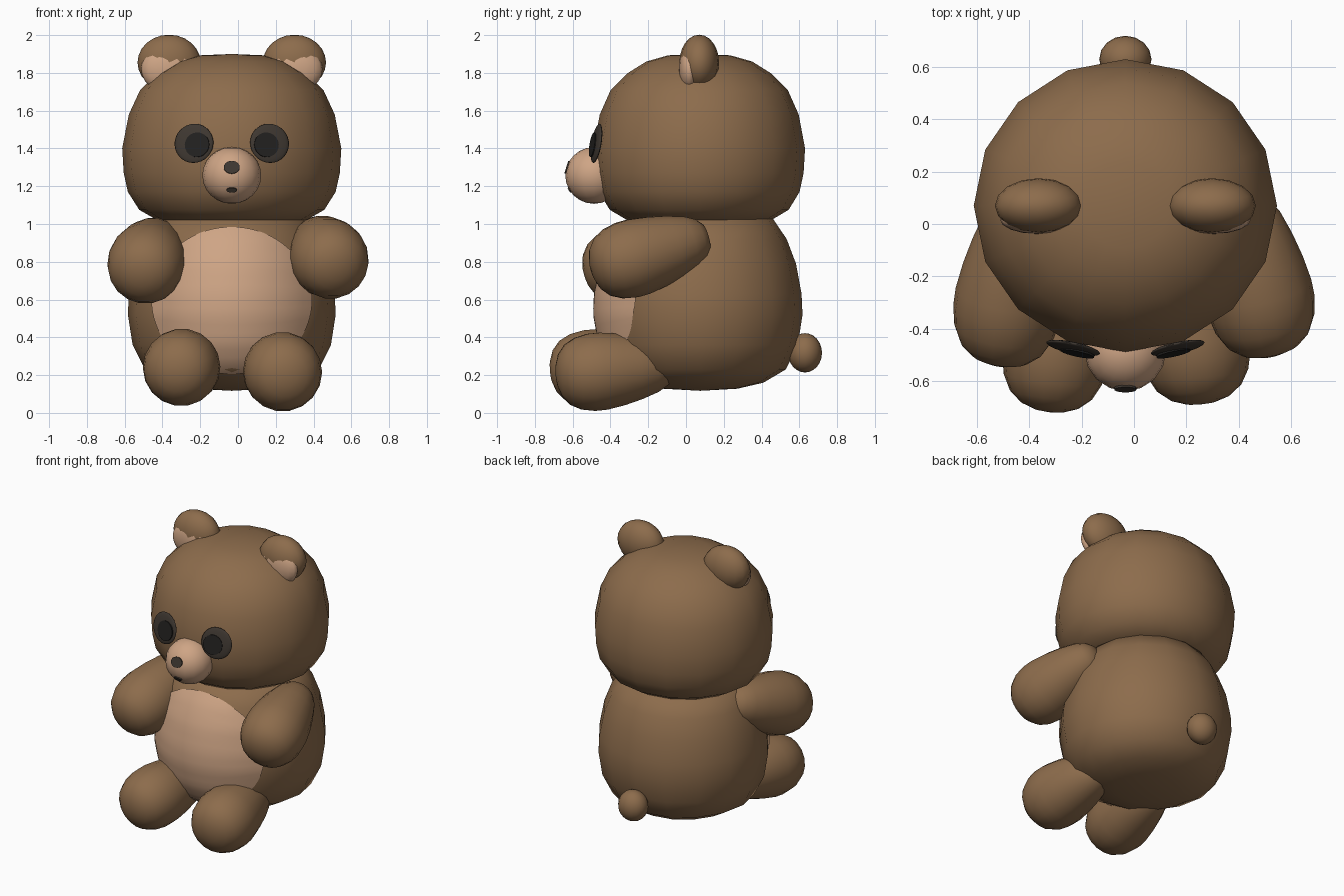
import bpy, bmesh, math
from mathutils import Vector, Matrix

if "Cube" in bpy.data.objects:
    bpy.data.objects.remove(bpy.data.objects["Cube"])

CX = -0.033  # the body line sits slightly left of centre


def material(name, rgb):
    m = bpy.data.materials.new(name)
    m.diffuse_color = (*rgb, 1)
    m.use_nodes = True
    m.node_tree.nodes["Principled BSDF"].inputs["Base Color"].default_value = m.diffuse_color
    return m


BROWN = material("brown fur", (0.265, 0.150, 0.072))
TAN = material("tan fur", (0.62, 0.375, 0.235))
GREY = material("dark grey", (0.048, 0.038, 0.030))
BLACK = material("black", (0.016, 0.015, 0.014))


def finish(name, bm, mat, matrix=Matrix()):
    bmesh.ops.remove_doubles(bm, verts=bm.verts, dist=1e-5)
    bmesh.ops.recalc_face_normals(bm, faces=bm.faces)
    bm.transform(matrix)
    for f in bm.faces:
        f.smooth = True
    me = bpy.data.meshes.new(name)
    bm.to_mesh(me)
    bm.free()
    me.materials.append(mat)
    ob = bpy.data.objects.new(name, me)
    bpy.context.collection.objects.link(ob)
    return ob


def lathe(name, profile, mat, matrix=Matrix(), n=16, sy=1.0):
    """Revolve (radius, z) points about z, y scaled by sy."""
    bm = bmesh.new()
    rings = [[bm.verts.new((r * math.cos(math.tau * i / n), r * sy * math.sin(math.tau * i / n), z))
              for i in range(n)] for r, z in profile if r > 0]
    for a, b in zip(rings, rings[1:]):
        for i in range(n):
            bm.faces.new((a[i], a[(i + 1) % n], b[(i + 1) % n], b[i]))
    for ring, z in ((rings[0], profile[0][1]), (rings[-1], profile[-1][1])):
        pole = bm.verts.new((0, 0, z))
        for i in range(n):
            bm.faces.new((ring[i], ring[(i + 1) % n], pole))
    return finish(name, bm, mat, matrix)


def ellipsoid(name, centre, radii, mat, rot=Matrix(), n=16):
    bm = bmesh.new()
    bmesh.ops.create_uvsphere(bm, u_segments=n, v_segments=n * 3 // 4, radius=1)
    return finish(name, bm, mat, Matrix.Translation(centre) @ rot @ Matrix.Diagonal((*radii, 1)))


def disc(name, centre, radii, mat, rot=Matrix(), thick=0.008):
    """Thin round plate facing -y."""
    bm = bmesh.new()
    bmesh.ops.create_cone(bm, cap_ends=True, segments=20, radius1=1, radius2=1, depth=1)
    turn = Matrix.Rotation(math.pi / 2, 4, 'X')
    ob = finish(name, bm, mat, Matrix.Translation(centre) @ rot @ turn
                @ Matrix.Diagonal((*radii, thick, 1)))
    for p in ob.data.polygons:
        p.use_smooth = False
    return ob


def limb(name, start, end, radius, mat=BROWN):
    """Tapered egg from the joint to the blunt paw."""
    shape = [(0, 0), (.33, .02), (.52, .07), (.68, .16), (.82, .3), (.93, .45), (1, .6),
             (1, .7), (.93, .81), (.78, .9), (.55, .96), (.28, .99), (0, 1)]
    a, b = Vector(start), Vector(end)
    d = b - a
    m = Matrix.Translation(a) @ d.to_track_quat('Z', 'Y').to_matrix().to_4x4()
    return lathe(name, [(r * radius, t * d.length) for r, t in shape], mat, m, 18)


# Head and body
head = [(0, 1.9), (.17, 1.893), (.29, 1.86), (.39, 1.80), (.485, 1.71), (.545, 1.58), (.58, 1.40),
        (.572, 1.27), (.55, 1.17), (.49, 1.075), (.385, 1.015), (0, .99)]
lathe("head", head, BROWN, Matrix.Translation((CX, .07, 0)), sy=.966)
body = [(0, .117), (.2, .128), (.34, .16), (.46, .23), (.525, .36), (.55, .52), (.545, .63),
        (.515, .79), (.465, .92), (.39, 1.03), (0, 1.08)]
lathe("body", body, BROWN, Matrix.Translation((CX, .075, 0)), sy=.985)


# Belly patch wrapped around the front of the body
def body_radius(z):
    for (r0, z0), (r1, z1) in zip(body, body[1:]):
        if z0 <= z <= z1:
            return r0 + (r1 - r0) * (z - z0) / (z1 - z0)
    return 0


bm = bmesh.new()
bmesh.ops.create_grid(bm, x_segments=18, y_segments=18, size=1)
for v in bm.verts:
    x, y = v.co.x, v.co.y
    u, w = x * math.sqrt(1 - y * y / 2), y * math.sqrt(1 - x * x / 2)
    px, pz = .425 * u, .595 + .39 * w
    r = body_radius(pz)
    bulge = .004 + .022 * (1 - u * u - w * w)
    v.co = (CX + px, .075 - .985 * math.sqrt(max(r * r - px * px, 0)) - bulge, pz)
belly = finish("belly_patch", bm, TAN)
if sum(p.normal.y for p in belly.data.polygons) > 0:
    belly.data.flip_normals()

# Arms and legs, posed slightly unevenly
limb("right_arm", (.40, .12, .935), (.525, -.50, .755), .207)
limb("left_arm", (-.42, .12, .935), (-.515, -.535, .72), .207)
limb("right_leg", (.20, -.06, .26), (.255, -.69, .195), .208)
limb("left_leg", (-.25, -.06, .28), (-.325, -.72, .22), .203)

# Ears with tan insides, and the eyes
for side, s in (("left", -1), ("right", 1)):
    ex = CX + s * .332
    ellipsoid(side + "_ear", (ex, .07, 1.855), (.167, .105, .147), BROWN)
    ellipsoid(side + "_inner_ear", (ex - s * -.006, .018, 1.82), (.142, .056, .122), TAN)
    rot = Matrix.Rotation(s * math.radians(12), 4, 'Z') @ Matrix.Rotation(math.radians(-9), 4, 'X')
    eye = Vector((CX + s * .2, -.474, 1.427))
    ellipsoid(side + "_eye", eye, (.105, .016, .105), GREY, rot, 20)
    disc(side + "_pupil", eye + rot @ Vector((-s * .02, -.0145, -.01)), (.066, .066), BLACK, rot)

# Muzzle, nose and mouth
ellipsoid("muzzle", (CX, -.487, 1.257), (.156, .152, .15), TAN)
disc("nose", (CX, -.63, 1.30), (.042, .035), GREY, Matrix.Rotation(math.radians(-17), 4, 'X'))
disc("mouth", (CX, -.617, 1.18), (.028, .014), GREY, Matrix.Rotation(math.radians(31), 4, 'X'))

# Tail
ellipsoid("tail", (CX, .63, .318), (.1, .09, .104), BROWN)
